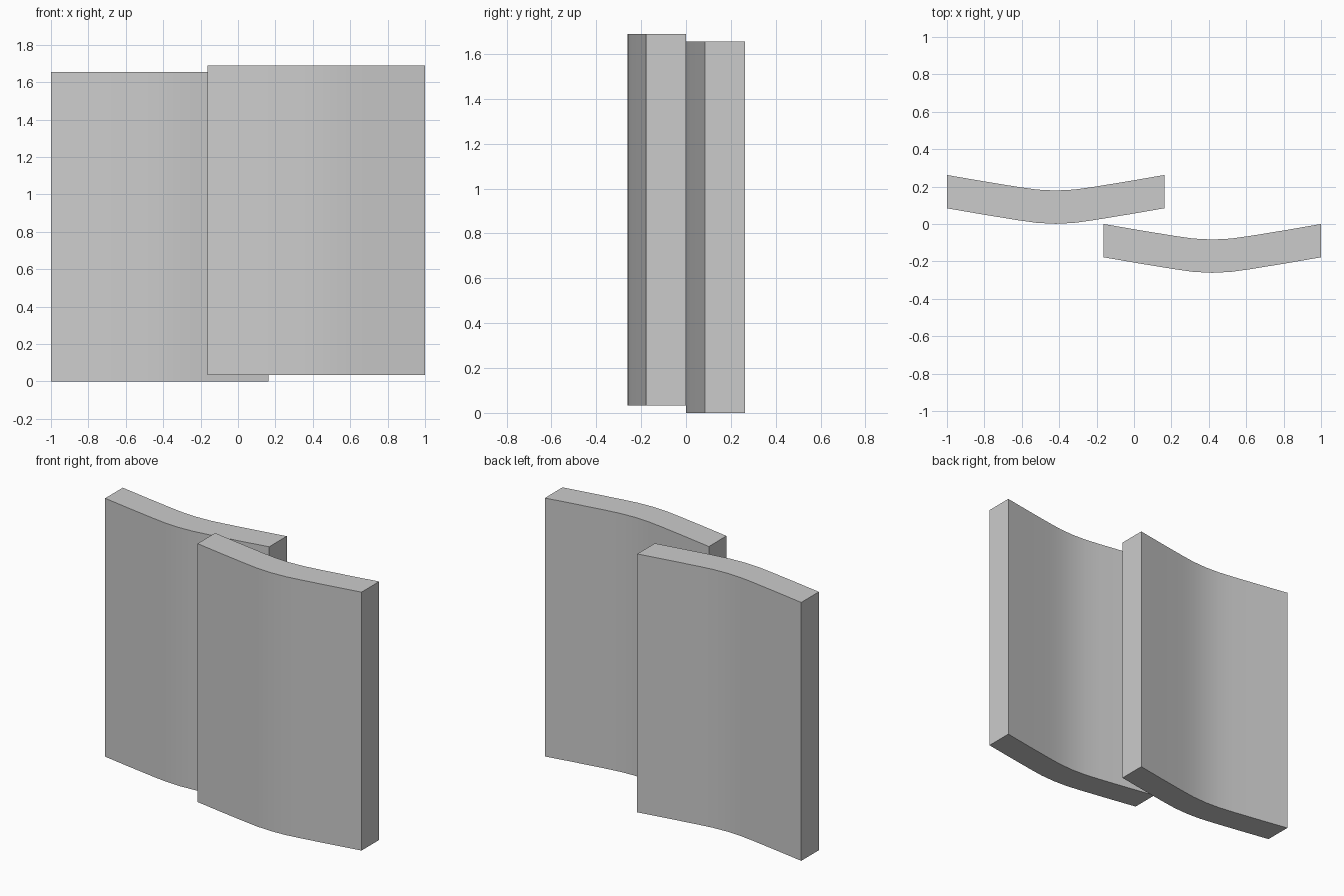
import bpy, bmesh, math

if "Cube" in bpy.data.objects:
    bpy.data.objects.remove(bpy.data.objects["Cube"])

# Shallow curved cross-section: (x offset, y rise), mirrored about the middle
HALF = [(0.0, 0.0), (0.1, 0.005), (0.2, 0.019), (0.39, 0.05), (0.581, 0.083)]
CURVE = [(-x, y) for x, y in reversed(HALF[1:])] + HALF
THICK, HEIGHT = 0.178, 1.655


def curved_panel(name, x, y, z):
    front = [(px + x, py + y, z) for px, py in CURVE]
    back = [(px, py + THICK, z) for px, py, z in reversed(front)]
    bm = bmesh.new()
    base = bm.faces.new([bm.verts.new(p) for p in front + back])
    ext = bmesh.ops.extrude_face_region(bm, geom=[base], use_keep_orig=True)
    top = [v for v in ext["geom"] if isinstance(v, bmesh.types.BMVert)]
    bmesh.ops.translate(bm, verts=top, vec=(0, 0, HEIGHT))
    bmesh.ops.recalc_face_normals(bm, faces=bm.faces[:])
    mesh = bpy.data.meshes.new(name)
    bm.to_mesh(mesh)
    bm.free()
    obj = bpy.data.objects.new(name, mesh)
    bpy.context.collection.objects.link(obj)
    # Smooth curved faces, sharp borders
    bpy.ops.object.select_all(action='DESELECT')
    obj.select_set(True)
    bpy.context.view_layer.objects.active = obj
    bpy.ops.object.shade_smooth_by_angle(angle=math.radians(30))
    return obj


# Rear panel on the left, raised front panel on the right
curved_panel("rear_left_panel", -0.419, 0.001, 0.0)
curved_panel("front_right_panel", 0.419, -0.261, 0.034)
